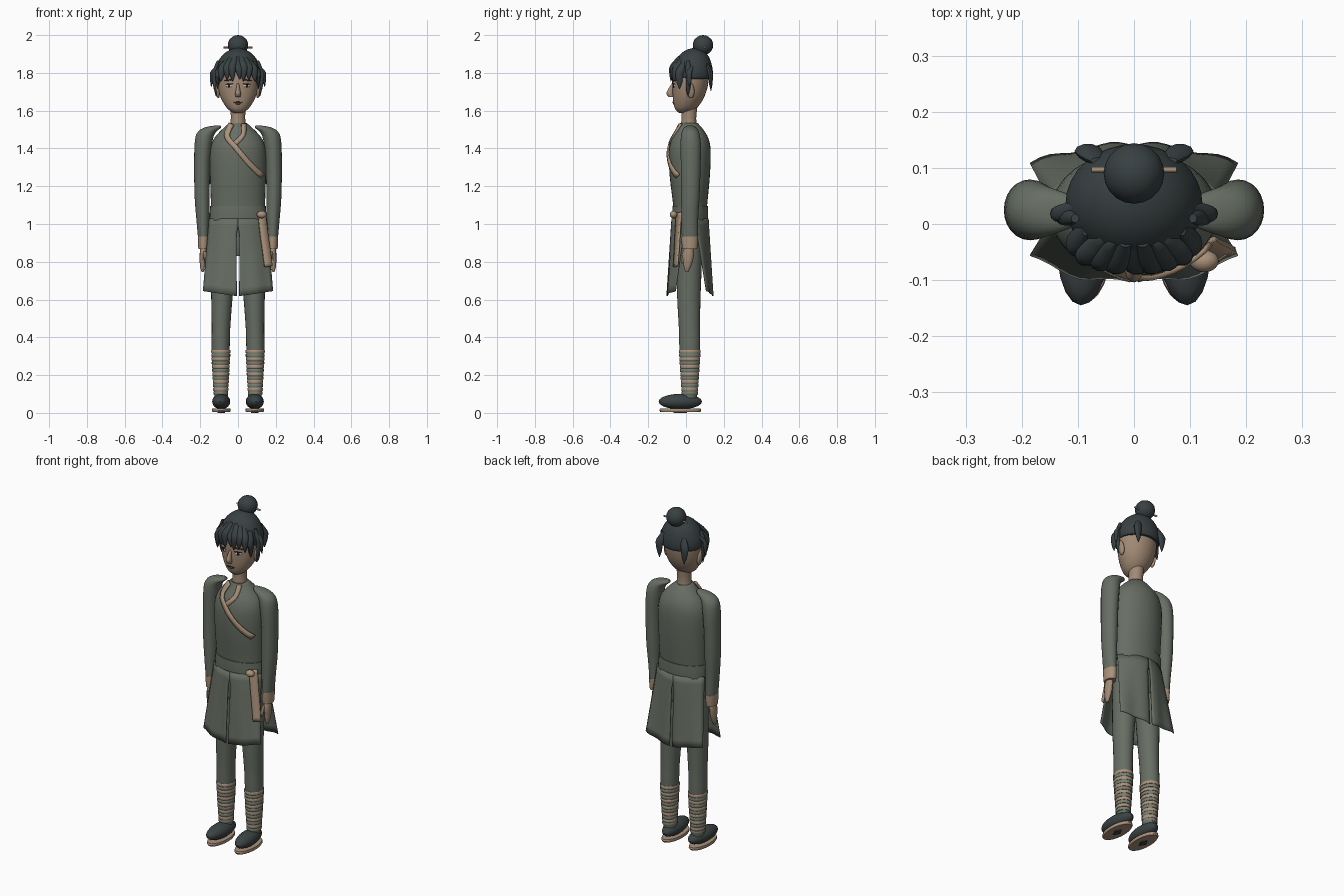
import bpy, bmesh, math
from mathutils import Vector, Matrix

if "Cube" in bpy.data.objects:
    bpy.data.objects.remove(bpy.data.objects["Cube"])


def mat(name, r, g, b):
    m = bpy.data.materials.new(name)
    m.diffuse_color = (r, g, b, 1)
    m.use_nodes = True
    m.node_tree.nodes["Principled BSDF"].inputs["Base Color"].default_value = m.diffuse_color
    return m


COAT = mat("coat green grey", .135, .155, .125)
WRAP = mat("leg wrap grey", .19, .215, .175)
HAIR = mat("hair charcoal", .04, .052, .055)
SKIN = mat("skin", .36, .255, .175)
TRIM = mat("tan trim", .40, .285, .195)
SHOE = mat("shoe charcoal", .045, .055, .058)
DARK = mat("eye dark", .015, .015, .017)
WHITE = mat("eye white", .5, .48, .44)
LIP = mat("lip brown", .2, .11, .08)


def finish(name, bm, material, mirror=False, thick=0, angle=45):
    bmesh.ops.recalc_face_normals(bm, faces=bm.faces)
    me = bpy.data.meshes.new(name)
    bm.to_mesh(me)
    bm.free()
    ob = bpy.data.objects.new(name, me)
    bpy.context.collection.objects.link(ob)
    me.materials.append(material)
    if thick:
        s = ob.modifiers.new("thickness", 'SOLIDIFY')
        s.thickness, s.offset = thick, 0
    if mirror:
        ob.modifiers.new("mirror", 'MIRROR').use_mirror_merge = False
    bpy.ops.object.select_all(action='DESELECT')
    bpy.context.view_layer.objects.active = ob
    ob.select_set(True)
    bpy.ops.object.shade_smooth_by_angle(angle=math.radians(angle))
    return ob


def refine(rows, k):
    """Catmull-Rom between the rows of numbers."""
    out = []
    for i in range(len(rows) - 1):
        a, b, c, d = (rows[max(0, min(len(rows) - 1, i + j))] for j in (-1, 0, 1, 2))
        for s in range(k):
            t = s / k
            out.append([q + .5 * t * (r - p + t * (2*p - 5*q + 4*r - w + t * (3*(q - r) + w - p)))
                        for p, q, r, w in zip(a, b, c, d)])
    return out + [rows[-1]]


def loft(name, rings, material, mirror=False, seg=24, k=3):
    """Closed body through horizontal ellipses (x, y, z, rx, ry)."""
    bm = bmesh.new()
    loops = []
    for x, y, z, rx, ry in refine(rings, k):
        loops.append([bm.verts.new((x + rx * math.cos(2*math.pi*i/seg),
                                    y + ry * math.sin(2*math.pi*i/seg), z)) for i in range(seg)])
    for a, b in zip(loops, loops[1:]):
        for i in range(seg):
            j = (i + 1) % seg
            bm.faces.new((a[i], a[j], b[j], b[i]))
    bm.faces.new(loops[0])
    bm.faces.new(loops[-1])
    return finish(name, bm, material, mirror)


def ball(name, loc, size, material, mirror=False, rot=(0, 0, 0), seg=20):
    bm = bmesh.new()
    r = Matrix.Rotation(rot[2], 4, 'Z') @ Matrix.Rotation(rot[1], 4, 'Y') @ Matrix.Rotation(rot[0], 4, 'X')
    bmesh.ops.create_uvsphere(bm, u_segments=seg, v_segments=seg // 2, radius=1,
                              matrix=Matrix.Translation(loc) @ r @ Matrix.Diagonal((*size, 1)))
    return finish(name, bm, material, mirror)


def front(rings, x, z):
    """Front surface y of a loft at (x, z)."""
    for a, b in zip(rings, rings[1:]):
        lo, hi = sorted((a[2], b[2]))
        if lo <= z <= hi:
            t = (z - a[2]) / (b[2] - a[2])
            cy, rx, ry = (a[i] + t * (b[i] - a[i]) for i in (1, 3, 4))
            return cy - ry * math.sqrt(max(0, 1 - (x / rx) ** 2))
    return 0


def band(name, pts, width, surface, material, lift, thick=.009):
    """Ribbon laid on a front surface along (x, z) points."""
    bm = bmesh.new()
    pts = [Vector(p) for p in refine(pts, 4)]
    prev = None
    for i, p in enumerate(pts):
        d = (pts[min(i + 1, len(pts) - 1)] - pts[max(i - 1, 0)]).normalized()
        n = Vector((-d.y, d.x)) * width / 2
        y = surface(p.x, p.y) - lift
        row = [bm.verts.new((q.x, min(y + .006, surface(q.x, q.y) - lift), q.y)) for q in (p - n, p, p + n)]
        if prev:
            for j in (0, 1):
                bm.faces.new((prev[j], prev[j + 1], row[j + 1], row[j]))
        prev = row
    return finish(name, bm, material, thick=thick)


# Body and coat
TORSO = [(0, .02, .98, .14, .08), (0, .022, 1.10, .143, .09), (0, .02, 1.25, .148, .106),
         (0, .02, 1.38, .148, .111), (0, .022, 1.45, .128, .098), (0, .022, 1.50, .085, .07),
         (0, .015, 1.535, .046, .046)]
loft("coat_torso", TORSO, COAT, seg=32)
loft("coat_waist_sash", [(0, .022, 1.015, .151, .094), (0, .022, 1.055, .150, .095),
                         (0, .022, 1.095, .147, .094)], COAT, seg=32)
loft("trouser_hips", [(0, .02, .83, .1, .05), (0, .02, .88, .135, .066), (0, .02, 1.0, .138, .078)], COAT)
loft("neck", [(0, .015, 1.50, .045, .045), (0, .015, 1.56, .038, .039), (0, .018, 1.64, .042, .045)], SKIN)


def chest(x, z):
    return front(TORSO, x, z)


band("collar_overlap", [(-.036, 1.53), (-.058, 1.465), (-.012, 1.405), (.06, 1.32), (.128, 1.255)],
     .028, chest, TRIM, .008)
band("collar_under", [(.03, 1.53), (.028, 1.475), (-.005, 1.435), (-.025, 1.42)], .024, chest, TRIM, .004)


# Skirt panels, open at the sides and slit in the middle
def skirt(name, y_top, y_low, edge_top, edge_low):
    bm = bmesh.new()
    grid = []
    for r in range(11):
        t = r / 10
        row = []
        for c in range(11):
            u = c / 10
            x0 = 0 if t < .12 else .007
            x = x0 + (.152 + .033 * t - x0) * u
            ya, yb = y_top + (y_low - y_top) * t, edge_top + (edge_low - edge_top) * t
            y = ya + (yb - ya) * u ** 2.2 + .005 * t * math.sin(u * 9)
            row.append(bm.verts.new((x, y, 1.03 + (.618 + .027 * u - 1.03) * t)))
        grid.append(row)
    for a, b in zip(grid, grid[1:]):
        for i in range(10):
            bm.faces.new((a[i], a[i + 1], b[i + 1], b[i]))
    finish(name, bm, COAT, True, .004)


skirt("front_skirt_panels", -.075, -.102, .0, -.057)
skirt("back_skirt_panels", .118, .14, .045, .105)

# Arms, cuffs and hands
loft("sleeves", [(.105, .022, 1.522, .012, .012), (.135, .022, 1.510, .045, .033), (.170, .023, 1.48, .048, .047),
                 (.184, .025, 1.42, .046, .054), (.190, .025, 1.30, .042, .052), (.190, .023, 1.15, .040, .049),
                 (.186, .02, 1.02, .034, .044), (.183, .02, .92, .028, .042)], COAT, True)
loft("cuffs", [(.183, .02, .935, .030, .044), (.183, .02, .90, .029, .043), (.183, .02, .868, .027, .039)],
     TRIM, True, k=1)
loft("hands", [(.183, .015, .88, .016, .022), (.185, .012, .84, .018, .030), (.187, .010, .80, .016, .025),
               (.188, .006, .765, .011, .016), (.187, .004, .745, .005, .007)], SKIN, True, 12)
loft("thumbs", [(.176, -.008, .855, .009, .010), (.172, -.018, .825, .008, .009),
                (.171, -.020, .79, .004, .005)], SKIN, True, 10)

# Legs with wrapped shins
LEG = [(.075, .018, .90, .066, .062), (.078, .018, .80, .068, .066), (.085, .015, .62, .057, .062),
       (.090, .018, .45, .049, .056), (.092, .02, .34, .048, .055), (.091, .02, .20, .041, .046),
       (.089, .02, .08, .035, .038)]
loft("trouser_legs", LEG, COAT, True)
for n, z in enumerate((.325, .285, .245, .205, .165, .125)):
    t = (z - .1) / .24
    rx, ry = .037 + .013 * t, .041 + .016 * t
    for part, m, dz, g in (("tan", TRIM, 0, .002), ("grey", WRAP, -.02, .001)):
        loft(f"shin_wrap_{part}_{n + 1}", [(.091, .02, z + dz + s * .009, rx + g - e, ry + g - e)
             for s, e in ((-1, .002), (-.6, 0), (.6, 0), (1, .002))], m, True, k=1)

# Shoes
ball("shoes", (.089, -.03, .06), (.048, .115, .041), SHOE, True, (0, 0, math.radians(3)))
loft("shoe_soles", [(.089, -.03, .004, .046, .105), (.089, -.03, .012, .050, .111), (.089, -.03, .022, .048, .108)],
     TRIM, True, k=1)
loft("sole_patches", [(.089, -.03, 0, .020, .035), (.089, -.03, .005, .020, .035)], SHOE, True, 4, 1)

# Hanging sash end with knot
ball("sash_knot", (.125, -.066, 1.05), (.026, .02, .020), TRIM)


def skirt_front(x, z):
    t = (1.03 - z) / .41
    u = min(1, x / (.152 + .033 * t))
    ya = -.075 - .027 * t
    return ya + (-.057 * t - ya) * u ** 2.2 + .005 * t * math.sin(u * 9)


band("sash_tail", [(.126, 1.06), (.136, .97), (.148, .88), (.162, .775)], .040, skirt_front, TRIM, .012, .01)

# Head
HEAD = [(0, -.012, 1.588, .022, .025), (0, -.005, 1.605, .050, .050), (0, .005, 1.635, .074, .070),
        (0, .015, 1.68, .096, .085), (0, .022, 1.74, .108, .095), (0, .026, 1.81, .110, .096),
        (0, .03, 1.87, .085, .075), (0, .03, 1.90, .04, .04)]
loft("head", HEAD, SKIN, seg=32)
loft("nose", [(0, -.066, 1.745, .006, .008), (0, -.080, 1.715, .010, .014), (0, -.085, 1.69, .015, .019),
              (0, -.078, 1.672, .012, .013)], SKIN, seg=12)
ball("ears", (.108, .022, 1.71), (.012, .022, .045), SKIN, True, (.15, .1, 0))


def feature(name, x, z, w, h, m, lift=0.0, tilt=0, mirror=True):
    y = front(HEAD, x, z) - lift
    yaw = math.atan2(front(HEAD, x + .01, z) - front(HEAD, x - .01, z), .02)
    ball(name, (x, y, z), (w, .004, h), m, mirror, (0, tilt, yaw), 12)


feature("eye_whites", .047, 1.732, .020, .008, WHITE, .001)
feature("irises", .047, 1.732, .008, .009, DARK, .003)
feature("upper_lids", .047, 1.741, .023, .003, DARK, .003, .08)
feature("eyebrows", .050, 1.762, .026, .004, HAIR, .002, .1)
feature("mouth_line", 0, 1.645, .026, .0025, DARK, .003, 0, False)
feature("lower_lip", 0, 1.638, .018, .005, LIP, .001, 0, False)

# Hair cap, bun and pin
loft("hair_cap", [(0, .037, 1.768, .112, .098), (0, .036, 1.782, .121, .105), (0, .036, 1.82, .120, .105),
                  (0, .038, 1.87, .100, .090), (0, .042, 1.905, .070, .065), (0, .046, 1.925, .035, .035),
                  (0, .048, 1.932, .006, .006)], HAIR, seg=32)
ball("hair_bun", (0, .09, 1.947), (.054, .054, .053), HAIR)
bm = bmesh.new()
bmesh.ops.create_cone(bm, cap_ends=True, segments=10, radius1=.005, radius2=.005, depth=.152,
                      matrix=Matrix.Translation((0, .097, 1.935)) @ Matrix.Rotation(math.pi / 2, 4, 'Y'))
finish("hair_pin", bm, TRIM)


# Loose locks: flat, pointed tapers that widen in the middle
def lock(name, top, mid, tip, wx, wy, mirror=True):
    a, b, c = Vector(top), Vector(mid), Vector(tip)
    rings = [(*a, wx * .5, wy * .5), (*a.lerp(b, .5), wx * .9, wy), (*b, wx, wy),
             (*b.lerp(c, .6), wx * .6, wy * .7), (*c, .001, .001)]
    loft(name, rings, HAIR, mirror, 10, 2)


lock("fringe_middle", (0, -.035, 1.885), (.004, -.078, 1.825), (.010, -.080, 1.765), .020, .012, False)
lock("fringe_inner", (.015, -.035, 1.89), (.032, -.076, 1.83), (.028, -.080, 1.755), .021, .013)
lock("fringe_centre", (.035, -.03, 1.885), (.058, -.068, 1.83), (.058, -.075, 1.762), .021, .015)
lock("fringe_outer", (.05, -.02, 1.88), (.083, -.055, 1.825), (.092, -.066, 1.752), .022, .018)
lock("temple_locks", (.085, -.01, 1.86), (.106, -.035, 1.80), (.108, -.035, 1.715), .016, .022)
lock("side_locks", (.105, .01, 1.865), (.128, .015, 1.785), (.116, .010, 1.675), .014, .016)
lock("cheek_locks", (.10, .03, 1.85), (.137, .018, 1.80), (.142, .02, 1.725), .012, .014)
lock("back_locks", (.065, .112, 1.85), (.082, .130, 1.79), (.080, .132, 1.705), .024, .013)
